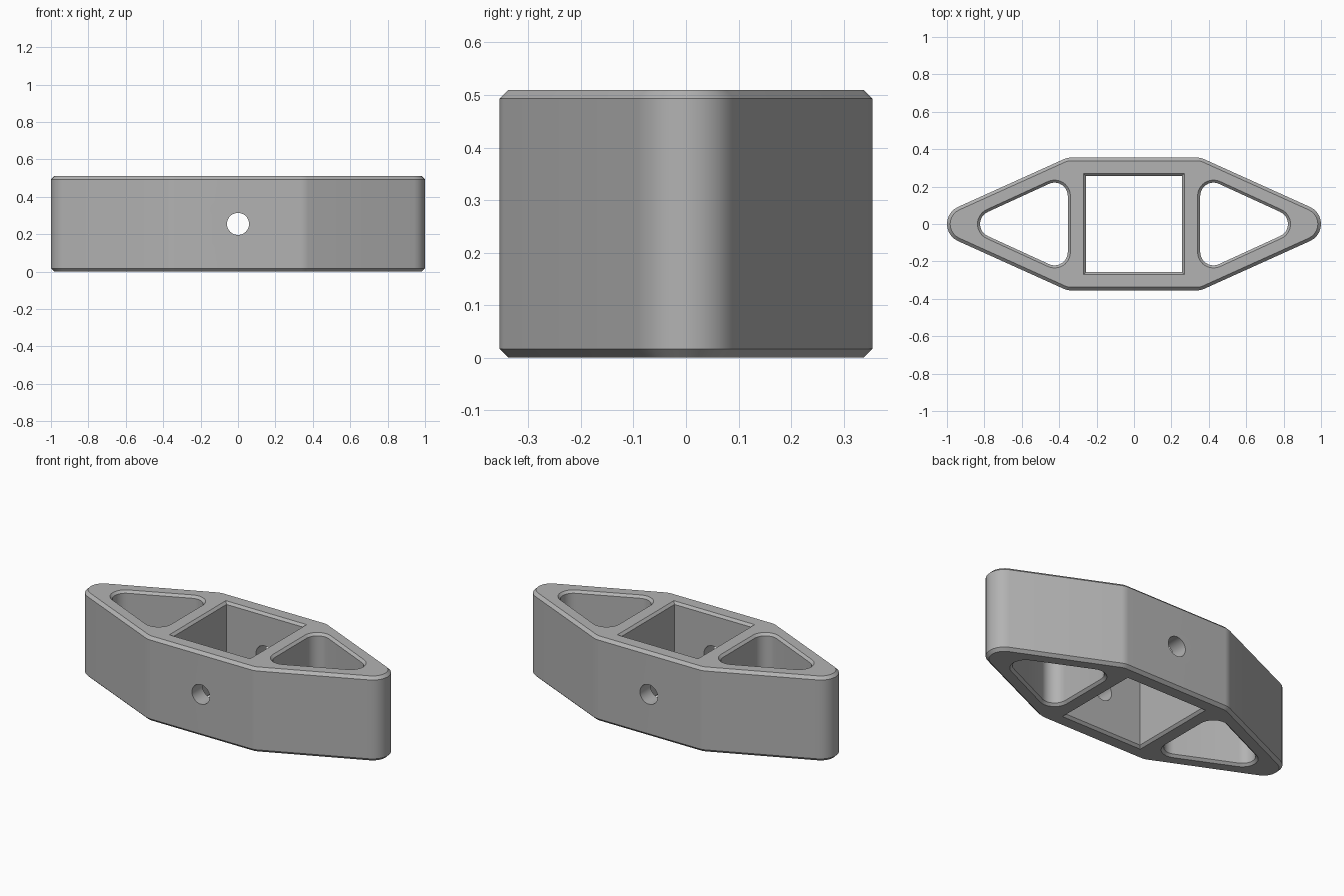
import bpy, bmesh
from math import atan2, cos, sin, tau, pi

cube = bpy.data.objects.get("Cube")
if cube:
    bpy.data.objects.remove(cube)

HEIGHT, CHAMFER, HOLE_CHAMFER = 0.51, 0.017, 0.014

grey = bpy.data.materials.new("grey")
grey.use_nodes = True
colour = (0.45, 0.45, 0.45, 1)
grey.diffuse_color = colour
grey.node_tree.nodes["Principled BSDF"].inputs["Base Color"].default_value = colour


def rounded(centres, radius, steps):
    """Outline around counter-clockwise corner centres; one step gives mitred corners."""
    points = []
    count = len(centres)
    for i, (x, y) in enumerate(centres):
        px, py = centres[i - 1]
        nx, ny = centres[(i + 1) % count]
        start = atan2(y - py, x - px) - pi / 2
        turn = (atan2(ny - y, nx - x) - pi / 2 - start) % tau
        if steps == 1:
            reach = radius / cos(turn / 2)
            points.append((x + reach * cos(start + turn / 2), y + reach * sin(start + turn / 2)))
        else:
            for k in range(steps + 1):
                a = start + turn * k / steps
                points.append((x + radius * cos(a), y + radius * sin(a)))
    return points


def chamfered_wall(bm, centres, radius, rim_radius, chamfer, steps):
    """Vertical wall with sloped rims; returns its bottom and top rim edges."""
    levels = [(rim_radius, 0), (radius, chamfer), (radius, HEIGHT - chamfer), (rim_radius, HEIGHT)]
    rings = [[bm.verts.new((x, y, z)) for x, y in rounded(centres, r, steps)] for r, z in levels]
    n = len(rings[0])
    for low, high in zip(rings, rings[1:]):
        for i in range(n):
            j = (i + 1) % n
            bm.faces.new((low[i], low[j], high[j], high[i]))
    return [[bm.edges.get((ring[i], ring[(i + 1) % n])) for i in range(n)]
            for ring in (rings[0], rings[-1])]


bm = bmesh.new()
# Outer hexagonal wall with rounded corners
hexagon = [(0.9, 0), (0.335, 0.255), (-0.335, 0.255), (-0.9, 0), (-0.335, -0.255), (0.335, -0.255)]
walls = [chamfered_wall(bm, hexagon, 0.1, 0.1 - CHAMFER, CHAMFER, 10)]

# Central square opening
square = [(0.2, -0.2), (0.2, 0.2), (-0.2, 0.2), (-0.2, -0.2)]
walls.append(chamfered_wall(bm, square, 0.056, 0.056 + HOLE_CHAMFER, HOLE_CHAMFER, 1))

# Rounded triangular openings on both sides
triangle = [(0.752, 0), (0.425, 0.15), (0.425, -0.15)]
for side in (1, -1):
    corners = [(x * side, y * side) for x, y in triangle]
    walls.append(chamfered_wall(bm, corners, 0.071, 0.071 + HOLE_CHAMFER, HOLE_CHAMFER, 12))

# Flat bottom and top faces around the openings
for level in (0, 1):
    rim = [edge for wall in walls for edge in wall[level]]
    bmesh.ops.triangle_fill(bm, edges=rim, use_beauty=True, normal=(0, 0, 1))
bmesh.ops.recalc_face_normals(bm, faces=bm.faces)

mesh = bpy.data.meshes.new("bracket_body")
bm.to_mesh(mesh)
bm.free()
mesh.materials.append(grey)
body = bpy.data.objects.new("bracket_body", mesh)
bpy.context.collection.objects.link(body)

# Round cross hole through front and back walls
bpy.ops.mesh.primitive_cylinder_add(vertices=40, radius=0.059, depth=1,
                                    location=(0, 0, HEIGHT / 2), rotation=(pi / 2, 0, 0))
cutter = bpy.context.object
cutter.name = "cross_hole_cutter"
cutter.hide_render = True
cutter.data.materials.append(grey)
cut = body.modifiers.new("cross_hole", 'BOOLEAN')
cut.operation = 'DIFFERENCE'
cut.solver = 'EXACT'
cut.object = cutter

bpy.ops.object.select_all(action='DESELECT')
body.select_set(True)
bpy.context.view_layer.objects.active = body
bpy.ops.object.modifier_apply(modifier=cut.name)
bpy.data.objects.remove(cutter)
bpy.ops.object.shade_smooth_by_angle(angle=pi / 6)
